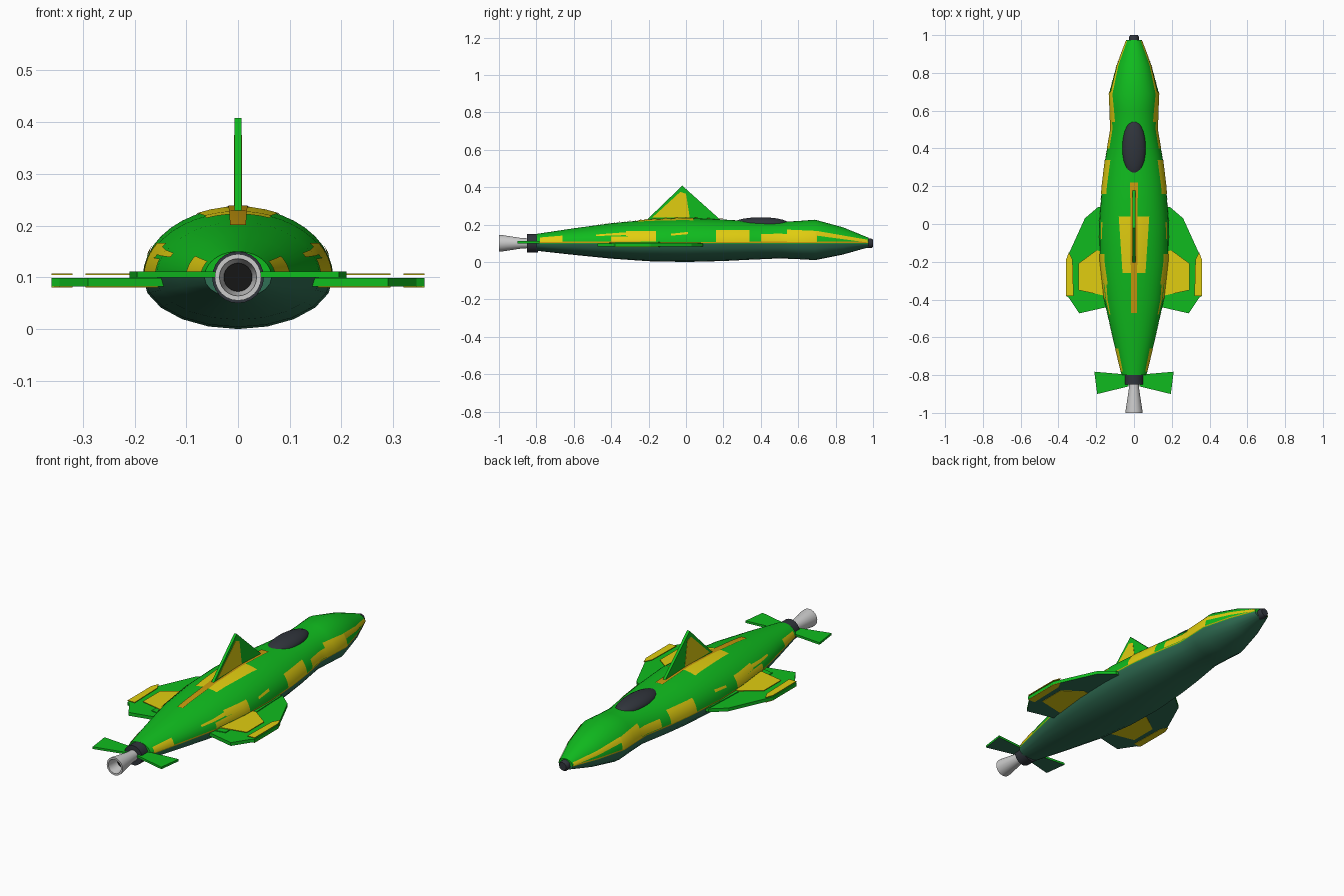
import bpy, bmesh
from math import sin, cos, pi, asin, acos, sqrt, radians

if "Cube" in bpy.data.objects:
    bpy.data.objects.remove(bpy.data.objects["Cube"])


def material(name, r, g, b):
    m = bpy.data.materials.new(name)
    m.diffuse_color = (r, g, b, 1)
    m.use_nodes = True
    m.node_tree.nodes["Principled BSDF"].inputs["Base Color"].default_value = m.diffuse_color
    return m


GREEN = material("green", 0.005, 0.50, 0.013)
UNDER = material("under_green", 0.03, 0.16, 0.09)
YELLOW = material("yellow", 0.75, 0.61, 0.005)
ORANGE = material("orange", 0.58, 0.32, 0.004)
DARK = material("dark", 0.03, 0.035, 0.045)
BLACK = material("black", 0.008, 0.008, 0.008)

# Hull stations: y, half width, height above and depth below the seam
SEAM = 0.10
STATIONS = [
    (-0.80, 0.065, 0.050, 0.040), (-0.60, 0.113, 0.080, 0.062),
    (-0.40, 0.158, 0.107, 0.082), (-0.20, 0.180, 0.126, 0.096),
    (0.00, 0.184, 0.135, 0.100), (0.20, 0.170, 0.127, 0.095),
    (0.34, 0.153, 0.118, 0.088), (0.50, 0.125, 0.114, 0.081),
    (0.60, 0.128, 0.119, 0.085), (0.69, 0.132, 0.126, 0.090),
    (0.84, 0.092, 0.085, 0.060), (0.975, 0.040, 0.030, 0.022),
]


def section(y):
    """Interpolated half width, height and depth of the hull at y."""
    for a, b in zip(STATIONS, STATIONS[1:]):
        if y <= b[0] or b is STATIONS[-1]:
            t = (y - a[0]) / (b[0] - a[0])
            return [p + (q - p) * t for p, q in zip(a[1:], b[1:])]


def finish(name, bm, mat, smooth=None, under=False):
    bmesh.ops.recalc_face_normals(bm, faces=bm.faces)
    me = bpy.data.meshes.new(name)
    bm.to_mesh(me)
    bm.free()
    ob = bpy.data.objects.new(name, me)
    bpy.context.collection.objects.link(ob)
    if mat:
        me.materials.append(mat)
    if under:  # darker paint on faces that look down
        me.materials.append(UNDER)
        for p in me.polygons:
            p.material_index = int(p.normal.z < -0.5)
    if smooth:
        bpy.ops.object.select_all(action='DESELECT')
        ob.select_set(True)
        bpy.context.view_layer.objects.active = ob
        bpy.ops.object.shade_smooth_by_angle(angle=radians(smooth))
    return ob


def loft(bm, rings, closed=False):
    rows = [[bm.verts.new(p) for p in r] for r in rings]
    n = len(rows[0])
    for a, b in zip(rows, rows[1:]):
        for i in range(n if closed else n - 1):
            j = (i + 1) % n
            bm.faces.new((a[i], a[j], b[j], b[i]))
    return rows


def hull(name, mat, side, segs):
    bm = bmesh.new()
    rings = [[(w * cos(pi * i / segs), y, SEAM + side * (h if side > 0 else d) * sin(pi * i / segs))
              for i in range(segs + 1)] for y, w, h, d in STATIONS]
    rows = loft(bm, rings)
    bm.faces.new(rows[0])
    bm.faces.new(rows[-1])
    finish(name, bm, mat, 35)


def patch(name, mat, y0, y1, edge0, edge1, top=False, lift=0.002):
    """Painted panel following the upper hull; edges are z limits (or x limits on top)."""
    ys = sorted({y0, y1} | {s[0] for s in STATIONS if y0 < s[0] < y1})
    for sgn in ((1,) if top else (1, -1)):
        bm = bmesh.new()
        rings = []
        for y in ys:
            w, h, _ = section(y)
            t = (y - y0) / (y1 - y0)
            lim = [a + (b - a) * t for a, b in zip(edge0, edge1)]
            if top:
                ang = [acos(max(-1, min(1, v / w))) for v in lim]
            else:
                ang = [asin(max(0, min(0.99, (v - SEAM) / h))) for v in lim]
            rings.append([(sgn * (w + lift) * cos(a), y, SEAM + (h + lift) * sin(a))
                          for a in (ang[0] + (ang[1] - ang[0]) * k / 6 for k in range(7))])
        loft(bm, rings)
        finish(name, bm, mat, 35)


def slab(name, mat, outline, low, high, axis='z', mirror=False, under=False):
    """Flat plate from an outline, in x-y (axis z) or y-z (axis x)."""
    for sgn in ((1, -1) if mirror else (1,)):
        bm = bmesh.new()
        rings = [[(sgn * a, b, c) if axis == 'z' else (c, a, b) for a, b in outline]
                 for c in (low, high)]
        rows = loft(bm, rings, True)
        bm.faces.new(rows[0])
        bm.faces.new(rows[1])
        finish(name, bm, mat, under=under)


def lathe(name, mat, profile, segs=24):
    """Turned part about the thrust line; profile is (y, radius)."""
    bm = bmesh.new()
    rows = loft(bm, [[(r * cos(2 * pi * i / segs), y, SEAM + r * sin(2 * pi * i / segs))
                      for i in range(segs)] for y, r in profile], True)
    bm.faces.new(rows[0])
    bm.faces.new(rows[-1])
    finish(name, bm, mat, 35)


# Hull halves and dark nose tip
hull("upper_hull", GREEN, 1, 20)
hull("lower_hull", UNDER, -1, 10)
lathe("nose_tip", DARK, [(0.96, 0.026), (0.99, 0.026), (1.0, 0.02)], 12)

# Side markings
patch("seam_stripe", ORANGE, -0.80, 0.975, (0.102, 0.108), (0.102, 0.108), lift=0.0015)
SIDE = [
    (-0.78, -0.66, (0.106, 0.130), (0.106, 0.140)),
    (-0.40, -0.16, (0.110, 0.135), (0.110, 0.140)),
    (-0.32, -0.16, (0.138, 0.165), (0.138, 0.165)),
    (-0.48, -0.32, (0.138, 0.146), (0.143, 0.158)),
    (-0.08, 0.01, (0.140, 0.150), (0.148, 0.160)),
    (0.16, 0.34, (0.106, 0.170), (0.106, 0.170)),
    (0.40, 0.54, (0.110, 0.150), (0.110, 0.150)),
    (0.54, 0.70, (0.106, 0.172), (0.106, 0.165)),
    (0.70, 0.97, (0.140, 0.165), (0.104, 0.118)),
]
for s in SIDE:
    patch("side_marking", YELLOW, *s)

# Dorsal markings
patch("spine_panel", YELLOW, -0.26, 0.04, (-0.06, 0.06), (-0.08, 0.08), top=True)
patch("spine_stripe", ORANGE, -0.47, 0.22, (-0.015, 0.015), (-0.02, 0.02), top=True, lift=0.004)

# Canopy
bm = bmesh.new()
bmesh.ops.create_uvsphere(bm, u_segments=28, v_segments=14, radius=1)
for v in bm.verts:
    v.co = (v.co.x * 0.062, 0.40 + v.co.y * 0.152, 0.203 + v.co.z * 0.036)
finish("canopy", bm, DARK, 40)

# Dorsal fin with coloured inset on both faces
slab("dorsal_fin", GREEN, [(-0.22, 0.215), (-0.02, 0.408), (0.19, 0.22)], -0.007, 0.007, 'x')
slab("fin_panel", YELLOW, [(-0.18, 0.238), (-0.03, 0.375), (0.0, 0.365), (0.02, 0.238)],
     -0.0082, 0.0082, 'x')

# Wings with upper and lower panels
slab("wing", GREEN, [(0.10, 0.09), (0.19, 0.09), (0.26, 0.03), (0.36, -0.19), (0.36, -0.38),
                     (0.345, -0.39), (0.29, -0.473), (0.10, -0.43)],
     0.082, 0.099, mirror=True, under=True)
inner = [(0.13, -0.15), (0.20, -0.14), (0.295, -0.21), (0.295, -0.35), (0.13, -0.385)]
outer = [(0.325, -0.19), (0.345, -0.15), (0.36, -0.19), (0.36, -0.38), (0.32, -0.38)]
for outline in (inner, outer):
    slab("wing_top_panel", YELLOW, outline, 0.104, 0.107, mirror=True)
    slab("wing_bottom_panel", YELLOW, outline, 0.0805, 0.083, mirror=True)
slab("wing_root_fairing", GREEN, [(0.10, 0.08), (0.19, 0.08), (0.21, -0.40), (0.10, -0.42)],
     0.099, 0.103, mirror=True)

# Tailplanes
slab("tailplane", GREEN, [(0.03, -0.78), (0.06, -0.795), (0.21, -0.782), (0.195, -0.90), (0.03, -0.86)],
     0.100, 0.111, mirror=True, under=True)

# Engine collar, hollow nozzle and dark throat
lathe("engine_collar", DARK, [(-0.79, 0.05), (-0.85, 0.05), (-0.85, 0.03)])
lathe("nozzle", None, [(-0.84, 0.026), (-0.88, 0.028), (-0.99, 0.045), (-1.0, 0.045),
                       (-1.0, 0.036), (-0.90, 0.024)])
lathe("nozzle_throat", BLACK, [(-0.93, 0.0265), (-0.94, 0.0275)])
